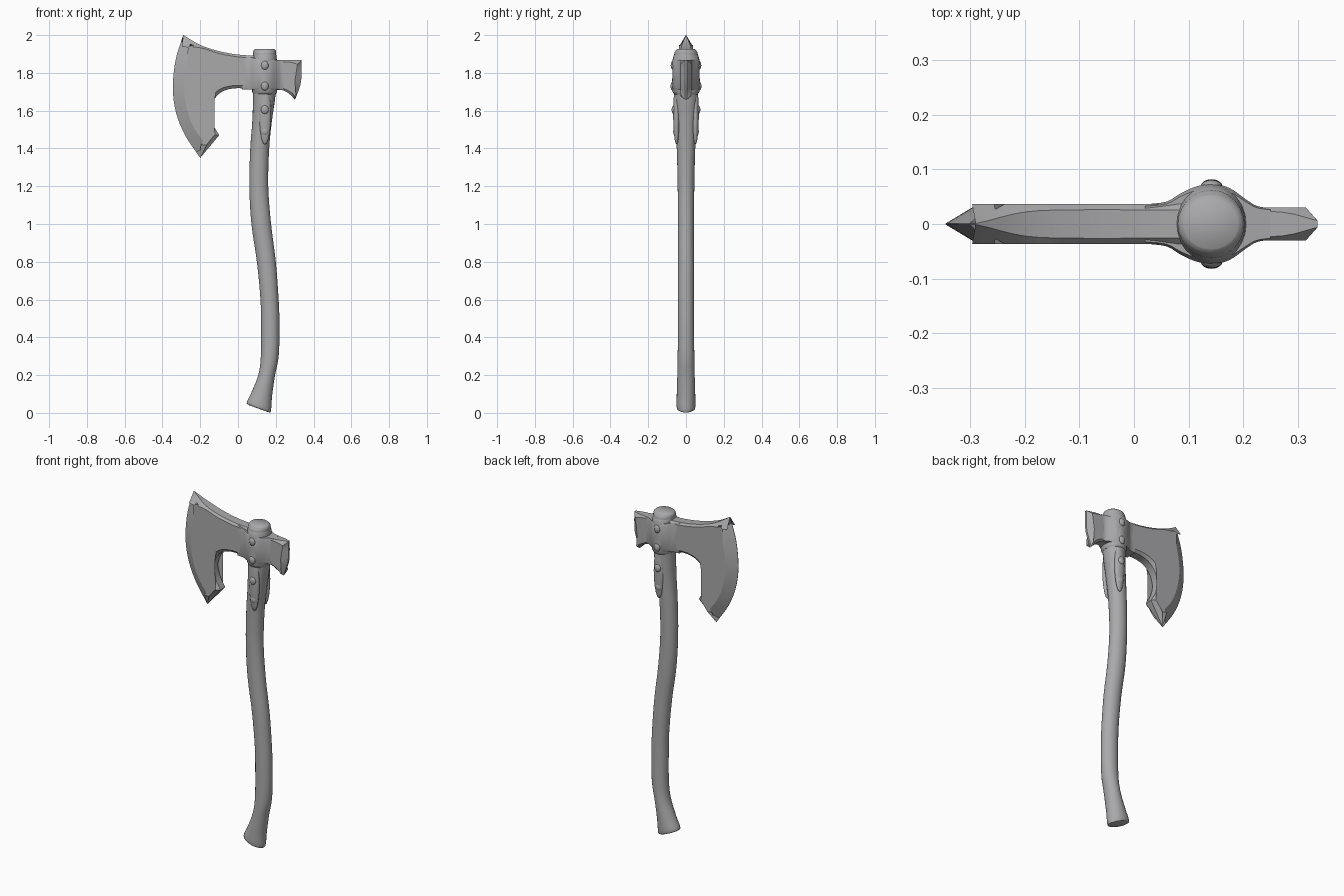
import bpy
import bmesh
import math
from mathutils import Vector

cube = bpy.data.objects.get("Cube")
if cube:
    bpy.data.objects.remove(cube, do_unlink=True)

grey = bpy.data.materials.new("plain grey")
grey.use_nodes = True
GREY = (0.40, 0.40, 0.41, 1)
grey.diffuse_color = GREY
grey.node_tree.nodes["Principled BSDF"].inputs["Base Color"].default_value = GREY


def finish(name, bm, angle=35):
    """Turn a bmesh into a smooth shaded object."""
    bmesh.ops.recalc_face_normals(bm, faces=bm.faces)
    mesh = bpy.data.meshes.new(name)
    bm.to_mesh(mesh)
    bm.free()
    mesh.materials.append(grey)
    obj = bpy.data.objects.new(name, mesh)
    bpy.context.collection.objects.link(obj)
    bpy.ops.object.select_all(action='DESELECT')
    obj.select_set(True)
    bpy.context.view_layer.objects.active = obj
    bpy.ops.object.shade_smooth_by_angle(angle=math.radians(angle))
    return obj


def smooth_path(points, steps):
    """Sample a Catmull-Rom curve through points of any dimension."""
    pts = [Vector(p) for p in points]
    pts = [2 * pts[0] - pts[1]] + pts + [2 * pts[-1] - pts[-2]]
    out = []
    for a, b, c, d in zip(pts, pts[1:], pts[2:], pts[3:]):
        for i in range(steps):
            t = i / steps
            out.append(0.5 * (2 * b + (c - a) * t + (2 * a - 5 * b + 4 * c - d) * t * t
                              + (3 * b - a - 3 * c + d) * t ** 3))
    return out + [pts[-2]]


def bridge(bm, first, second):
    n = len(first)
    for i in range(n):
        j = (i + 1) % n
        bm.faces.new((first[i], first[j], second[j], second[i]))


def plate(name, pieces, half):
    """Flat plate with chamfered rim; points are x, z, chamfer width, rim half thickness."""
    rim = []
    for piece, steps in pieces:
        rim += smooth_path(piece, steps)[:-1]
    n = len(rim)
    inner = []
    for i, p in enumerate(rim):
        before = (p.xy - rim[i - 1].xy).normalized()
        after = (rim[(i + 1) % n].xy - p.xy).normalized()
        tangent = (before + after).normalized()
        inner.append(p.xy + Vector((-tangent.y, tangent.x)) * p.z)
    bm = bmesh.new()
    loops = []
    for side in (-1, 1):
        edge = [bm.verts.new((p.x, side * max(p.w, 0.001), p.y)) for p in rim]
        face = [bm.verts.new((q.x, side * half, q.y)) for q in inner]
        bridge(bm, edge, face)
        bmesh.ops.triangulate(bm, faces=[bm.faces.new(face)])
        loops.append(edge)
    bridge(bm, *loops)
    return finish(name, bm, 28)


# Bearded blade: cutting edge, beak, hook and neck, top
plate("blade", [
    ([(-.29, 2.0, .07, 0), (-.33, 1.87, .065, 0), (-.345, 1.72, .06, 0),
      (-.328, 1.59, .06, 0), (-.28, 1.47, .06, 0), (-.2, 1.35, .07, 0)], 4),
    ([(-.2, 1.35, .07, 0), (-.1, 1.47, .018, .022)], 2),
    ([(-.1, 1.47, .018, .022), (-.135, 1.535, .018, .022), (-.145, 1.61, .018, .022),
      (-.105, 1.685, .018, .022), (-.03, 1.717, .015, .024), (.1, 1.715, .012, .026)], 5),
    ([(.1, 1.715, .012, .026), (.1, 1.89, .012, .026)], 1),
    ([(.1, 1.89, .012, .026), (0, 1.897, .012, .026), (-.1, 1.915, .012, .026),
      (-.2, 1.948, .015, .022), (-.29, 2.0, .07, 0)], 4),
], .037)

# Small flared poll behind the socket
plate("poll", [
    ([(.18, 1.865, .01, .022), (.18, 1.71, .01, .022)], 1),
    ([(.18, 1.71, .01, .022), (.235, 1.708, .01, .022), (.27, 1.69, .012, .02),
      (.302, 1.658, .02, .006)], 4),
    ([(.302, 1.658, .02, .006), (.33, 1.735, .032, .006), (.336, 1.79, .034, .006),
      (.336, 1.868, .03, .006)], 3),
    ([(.336, 1.868, .03, .006), (.27, 1.868, .01, .022), (.18, 1.865, .01, .022)], 3),
], .030)


# Handle: centre height, centre x, half width, half depth, slant
rows = [
    (.022, .110, .050, .040, .36), (.032, .110, .064, .050, .36), (.10, .127, .053, .049, .28),
    (.20, .152, .043, .046, .15), (.30, .168, .047, .044, .05), (.45, .171, .049, .043, 0),
    (.60, .167, .048, .043, 0), (.80, .150, .050, .043, 0), (1.0, .123, .052, .043, 0),
    (1.2, .110, .050, .044, 0), (1.4, .115, .050, .049, 0), (1.55, .128, .052, .057, 0),
    (1.7, .140, .060, .064, 0), (1.88, .141, .061, .064, 0), (1.915, .141, .060, .056, 0),
    (1.927, .141, .050, .046, 0),
]
SIDES = 24
bm = bmesh.new()
previous = None
for z, cx, rx, ry, slant in smooth_path(rows, 4):
    ring = []
    for i in range(SIDES):
        a = math.tau * i / SIDES
        dx = rx * math.cos(a)
        ring.append(bm.verts.new((cx + dx, ry * math.sin(a), z - slant * dx)))
    if previous:
        bridge(bm, previous, ring)
    else:
        bm.faces.new(ring)
    previous = ring
bm.faces.new(previous)
finish("handle", bm, 50)

# Socket: flares out of the blade, wraps the handle, narrows to the poll
half = [(.02, .036), (.06, .041), (.085, .056), (.115, .069), (.145, .073),
        (.175, .066), (.205, .045), (.225, .033), (.25, .029)]
half = smooth_path(half, 3)
outline = [(p.x, -p.y) for p in half] + [(p.x, p.y) for p in reversed(half)]
bm = bmesh.new()
previous = None
for z, scale in ((1.712, .9), (1.722, 1), (1.79, .96), (1.855, 1), (1.868, .9)):
    ring = [bm.verts.new((x, y * scale, z + max(0, .14 - x) * .2 * (z > 1.8)))
            for x, y in outline]
    if previous:
        bridge(bm, previous, ring)
    else:
        bm.faces.new(ring)
    previous = ring
bm.faces.new(previous)
finish("socket", bm, 50)

# Collar ring around the eye of the head
bm = bmesh.new()
previous = None
for z, rx, ry in ((1.685, .058, .062), (1.70, .066, .071), (1.75, .066, .074), (1.80, .064, .071),
                  (1.86, .065, .073), (1.89, .063, .066), (1.91, .058, .054)):
    ring = [bm.verts.new((.141 + rx * math.cos(math.tau * i / SIDES),
                          ry * math.sin(math.tau * i / SIDES), z)) for i in range(SIDES)]
    if previous:
        bridge(bm, previous, ring)
    else:
        bm.faces.new(ring)
    previous = ring
bm.faces.new(previous)
finish("collar", bm, 60)


def lump(name, centre, size):
    bm = bmesh.new()
    bmesh.ops.create_uvsphere(bm, u_segments=16, v_segments=10, radius=1)
    bmesh.ops.scale(bm, vec=size, verts=bm.verts)
    bmesh.ops.translate(bm, vec=centre, verts=bm.verts)
    finish(name, bm, 60)


# Langets and rivets on both faces
for side, label in ((-1, "front"), (1, "back")):
    lump(label + "_langet", (.143, side * .05, 1.58), (.032, .018, .16))
    for k, (z, y) in enumerate(((1.84, .068), (1.73, .069), (1.605, .063), (1.49, .055))):
        lump(f"{label}_rivet_{k + 1}", (.142, side * y, z), (.02, .013, .024))
